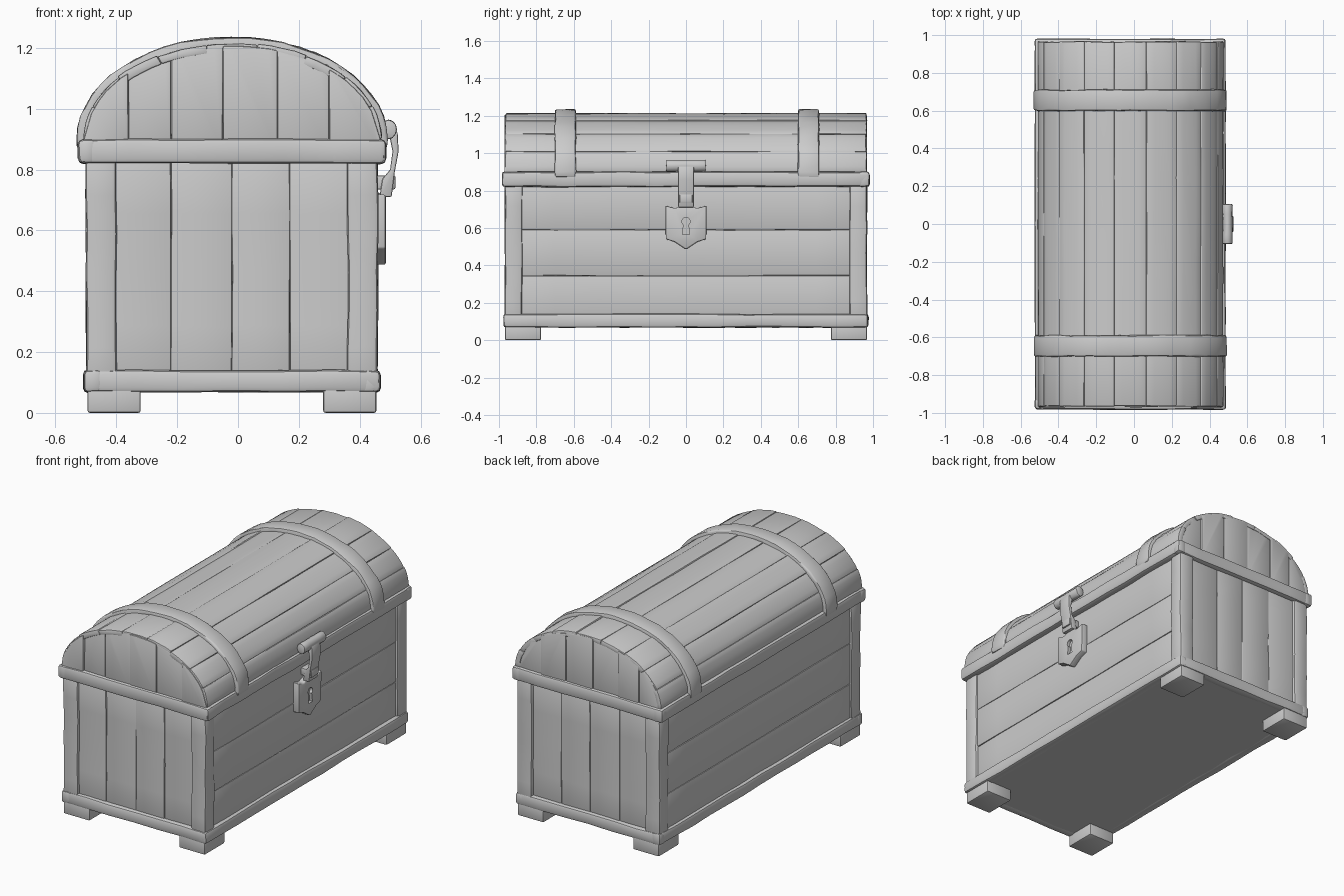
import bpy, bmesh, math, random
from mathutils import Vector

random.seed(4)
cube = bpy.data.objects.get("Cube")
if cube:
    bpy.data.objects.remove(cube)

mat = bpy.data.materials.new("worn grey")
mat.use_nodes = True
GREY = (0.6, 0.6, 0.6, 1)
mat.diffuse_color = GREY
mat.node_tree.nodes["Principled BSDF"].inputs["Base Color"].default_value = GREY

CX = -0.02      # middle of the chest across x
parts = []


def prism(name, outline, axis, lo, hi, cuts=1, bevel=0.01, wear=0.0):
    """Loft a 2D outline along an axis, with worn, bevelled edges."""
    bm = bmesh.new()
    rings = []
    for i in range(cuts + 1):
        t = lo + (hi - lo) * i / cuts
        ring = []
        for a, b in outline:
            p = {"x": (t, a, b), "y": (a, t, b), "z": (a, b, t)}[axis]
            shake = Vector([random.uniform(-wear, wear) for _ in range(3)])
            ring.append(bm.verts.new(Vector(p) + shake))
        rings.append(ring)
    n = len(outline)
    for r0, r1 in zip(rings, rings[1:]):
        for i in range(n):
            j = (i + 1) % n
            bm.faces.new((r0[i], r0[j], r1[j], r1[i]))
    bm.faces.new(rings[0])
    bm.faces.new(rings[-1])
    bmesh.ops.recalc_face_normals(bm, faces=bm.faces)
    if bevel:
        sharp = [e for e in bm.edges if e.calc_face_angle(0) > math.radians(35)]
        bmesh.ops.bevel(bm, geom=sharp, offset=bevel, segments=2, profile=0.5,
                        affect="EDGES", clamp_overlap=True)
    mesh = bpy.data.meshes.new(name)
    bm.to_mesh(mesh)
    bm.free()
    mesh.materials.append(mat)
    ob = bpy.data.objects.new(name, mesh)
    bpy.context.collection.objects.link(ob)
    parts.append(ob)
    return ob


def rect(a0, a1, b0, b1):
    return [(a0, b0), (a1, b0), (a1, b1), (a0, b1)]


def arch(grow, start, end, steps):
    """Points on the lid curve; grow pushes them outwards."""
    pts = []
    for i in range(steps + 1):
        t = start + (end - start) * i / steps
        pts.append((CX + (0.49 + grow) * math.cos(t), 0.9 + (0.315 + grow) * math.sin(t)))
    return pts


def arch_height(x, grow):
    u = min(1, abs(x - CX) / (0.49 + grow))
    return 0.9 + (0.315 + grow) * math.sqrt(1 - u * u)


# Body core and horizontal side planks
prism("body_core", rect(CX - 0.45, CX + 0.45, 0.075, 0.85), "y", -0.93, 0.93, bevel=0)
for side, word in ((-1, "right"), (1, "left")):
    for k in range(3):
        x0, x1 = CX + side * 0.43, CX + side * (0.466 + random.uniform(-0.003, 0.003))
        z = 0.1 + k * 0.245
        prism(f"{word}_plank_{k + 1}", rect(x0, x1, z, z + 0.244), "y",
              -0.93, 0.93, 8, 0.004, 0.0015)

# Vertical end planks on the body and under the lid curve
joints = [CX + d for d in (-0.46, -0.2, 0.0, 0.19, 0.46)]
lid_joints = [CX + d for d in (-0.488, -0.34, -0.2, -0.03, 0.15, 0.32, 0.488)]
for side, word in ((-1, "front"), (1, "back")):
    for k, (a, b) in enumerate(zip(joints, joints[1:])):
        y = side * (0.95 + random.uniform(-0.004, 0.004))
        prism(f"{word}_plank_{k + 1}", rect(a, b, side * 0.91, y), "z",
              0.1, 0.84, 4, 0.005, 0.002)
    for k, (a, b) in enumerate(zip(lid_joints, lid_joints[1:])):
        y = side * (0.965 + random.uniform(-0.006, 0.006))
        top = [(b + (a - b) * i / 6, arch_height(b + (a - b) * i / 6, -0.008))
               for i in range(7)]
        prism(f"{word}_lid_plank_{k + 1}", [(a, 0.86), (b, 0.86)] + top, "y",
              side * 0.9, y, 1, 0.006, 0.001)

# Domed lid: core and long curved planks
prism("lid_core", [(CX - 0.475, 0.84), (CX + 0.475, 0.84)] + arch(-0.015, 0, math.pi, 28),
      "y", -0.93, 0.93, bevel=0)
COUNT = 9
for k in range(COUNT):
    a, b = math.pi * k / COUNT, math.pi * (k + 1) / COUNT
    g = random.uniform(-0.003, 0.005)
    prism(f"lid_stave_{k + 1}", arch(g, a, b, 4) + arch(-0.03, b, a, 4), "y",
          -0.968 + random.uniform(0, 0.006), 0.968 - random.uniform(0, 0.006), 8, 0.005, 0.0015)

# Two straps over the lid
for y, word in ((-0.645, "front"), (0.655, "back")):
    outer = [(CX + 0.509, 0.87)] + arch(0.021, 0, math.pi, 28) + [(CX - 0.509, 0.87)]
    inner = [(CX - 0.47, 0.87)] + arch(-0.02, math.pi, 0, 28) + [(CX + 0.47, 0.87)]
    prism(f"{word}_lid_strap", outer + inner, "y", y - 0.055, y + 0.055, 1, 0.009, 0.0025)

# Rails around the lid edge and the base
for name, z0, z1, hx, hy in (("lid_rail", 0.82, 0.9, 0.505, 0.982),
                             ("base_rail", 0.068, 0.14, 0.487, 0.975)):
    for s, words in ((-1, ("right", "front")), (1, ("left", "back"))):
        prism(f"{words[0]}_{name}", rect(CX + s * (hx - 0.06), CX + s * hx, z0, z1),
              "y", -hy, hy, 12, 0.015, 0.003)
        prism(f"{words[1]}_{name}", rect(s * (hy - 0.06), s * hy, z0, z1),
              "x", CX - hx, CX + hx, 6, 0.015, 0.003)
prism("floor", rect(CX - 0.46, CX + 0.46, 0.07, 0.1), "y", -0.94, 0.94, bevel=0)

# Corner posts and feet
for sx, wx in ((-1, "right"), (1, "left")):
    for sy, wy in ((-1, "front"), (1, "back")):
        prism(f"{wy}_{wx}_post", rect(CX + sx * 0.38, CX + sx * 0.48, sy * 0.875, sy * 0.968),
              "z", 0.09, 0.84, 6, 0.014, 0.003)
        prism(f"{wy}_{wx}_foot", rect(CX + sx * 0.3, CX + sx * 0.475, sy * 0.775, sy * 0.968),
              "z", 0, 0.09, 1, 0.008)

# Lock plate with a cut keyhole
shield = [(-0.11, 0.72), (-0.06, 0.705), (0, 0.725), (0.06, 0.705), (0.11, 0.72),
          (0.108, 0.54), (0.06, 0.525), (0, 0.485), (-0.06, 0.525), (-0.108, 0.54)]
plate = prism("lock_plate", shield, "x", 0.43, 0.486, 1, 0.007)
hole = [(0.022 * math.cos(t), 0.635 + 0.022 * math.sin(t))
        for t in [math.radians(-55 + 29 * i) for i in range(11)]]
hole += [(-0.02, 0.565), (0.02, 0.565)]
cutter = prism("keyhole_cutter", hole, "x", 0.468, 0.55, bevel=0)
cutter.hide_render = True
parts.remove(cutter)
cut = plate.modifiers.new("keyhole", "BOOLEAN")
cut.object = cutter
cut.solver = "EXACT"
bpy.context.view_layer.objects.active = plate
bpy.ops.object.modifier_apply(modifier=cut.name)
bpy.data.objects.remove(cutter)

# Hasp: bent strip, hinge bar with round ends, and catch
strip = [(0.47, 0.95), (0.505, 0.955), (0.525, 0.92), (0.528, 0.86), (0.515, 0.79),
         (0.505, 0.71), (0.465, 0.71), (0.475, 0.77), (0.5, 0.8), (0.508, 0.86), (0.5, 0.9)]
prism("hasp_strip", strip, "y", -0.042, 0.042, 1, 0.005)
bar = [(0.495 + 0.027 * math.cos(i * math.tau / 12), 0.932 + 0.032 * math.sin(i * math.tau / 12))
       for i in range(12)]
prism("hasp_hinge", bar, "y", -0.105, 0.105, 4, 0.006, 0.001)
prism("hasp_catch", rect(-0.035, 0.035, 0.735, 0.78), "x", 0.44, 0.518, 1, 0.006)

# Smooth shading with crisp plank edges
bpy.ops.object.select_all(action="DESELECT")
for ob in parts:
    ob.select_set(True)
bpy.context.view_layer.objects.active = parts[0]
bpy.ops.object.shade_smooth_by_angle(angle=math.radians(40))
